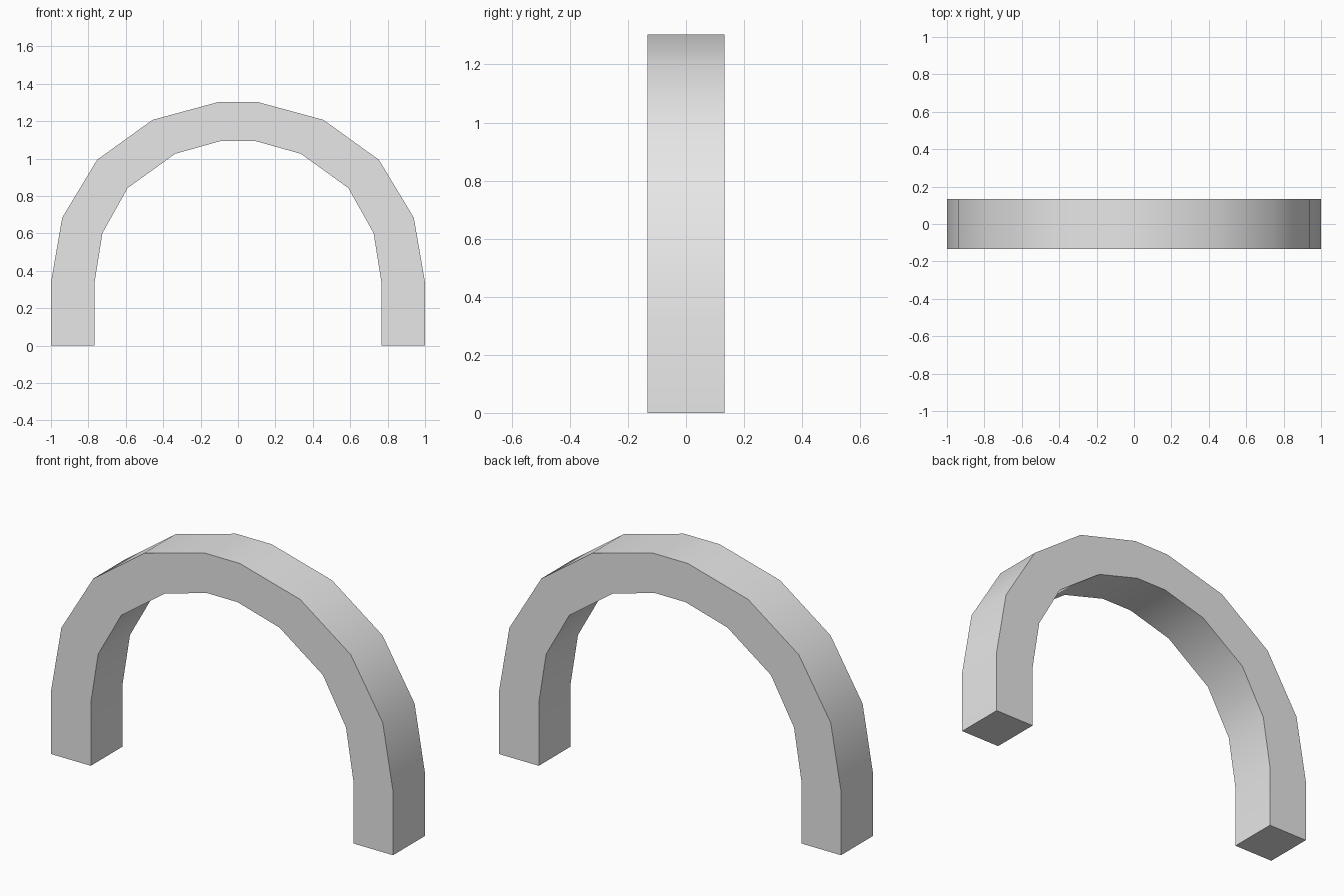
import bpy
import bmesh
import math

cube = bpy.data.objects.get("Cube")
if cube:
    bpy.data.objects.remove(cube, do_unlink=True)

# Plain grey material
grey = bpy.data.materials.new("light_grey")
grey.use_nodes = True
colour = (0.8, 0.8, 0.8, 1)
grey.diffuse_color = colour
grey.node_tree.nodes["Principled BSDF"].inputs["Base Color"].default_value = colour

# Half profiles (x, z) from the foot up to the crown
OUTER = [(1, 0), (1, 0.337), (0.94, 0.684), (0.753, 0.994), (0.457, 1.207), (0.104, 1.303)]
INNER = [(0.768, 0), (0.768, 0.332), (0.725, 0.602), (0.59, 0.843), (0.336, 1.026), (0.09, 1.095)]
DEPTH = 0.266


def mirrored(half):
    """Complete a half profile with its reflection in x."""
    return half + [(-x, z) for x, z in reversed(half)]


# Front face of the arch as a strip of quads
bm = bmesh.new()
outer, inner = [[bm.verts.new((x, -DEPTH / 2, z)) for x, z in mirrored(half)]
                for half in (OUTER, INNER)]
for i in range(len(outer) - 1):
    bm.faces.new((outer[i], outer[i + 1], inner[i + 1], inner[i]))

# Extrude to the back face
result = bmesh.ops.extrude_face_region(bm, geom=bm.faces[:], use_keep_orig=True)
back = [v for v in result["geom"] if isinstance(v, bmesh.types.BMVert)]
bmesh.ops.translate(bm, verts=back, vec=(0, DEPTH, 0))
bmesh.ops.recalc_face_normals(bm, faces=bm.faces[:])

mesh = bpy.data.meshes.new("arch")
bm.to_mesh(mesh)
bm.free()
mesh.materials.append(grey)
arch = bpy.data.objects.new("arch", mesh)
bpy.context.collection.objects.link(arch)

# Smooth curved surfaces, sharp rims and feet
bpy.ops.object.select_all(action="DESELECT")
arch.select_set(True)
bpy.context.view_layer.objects.active = arch
bpy.ops.object.shade_smooth_by_angle(angle=math.radians(30))
